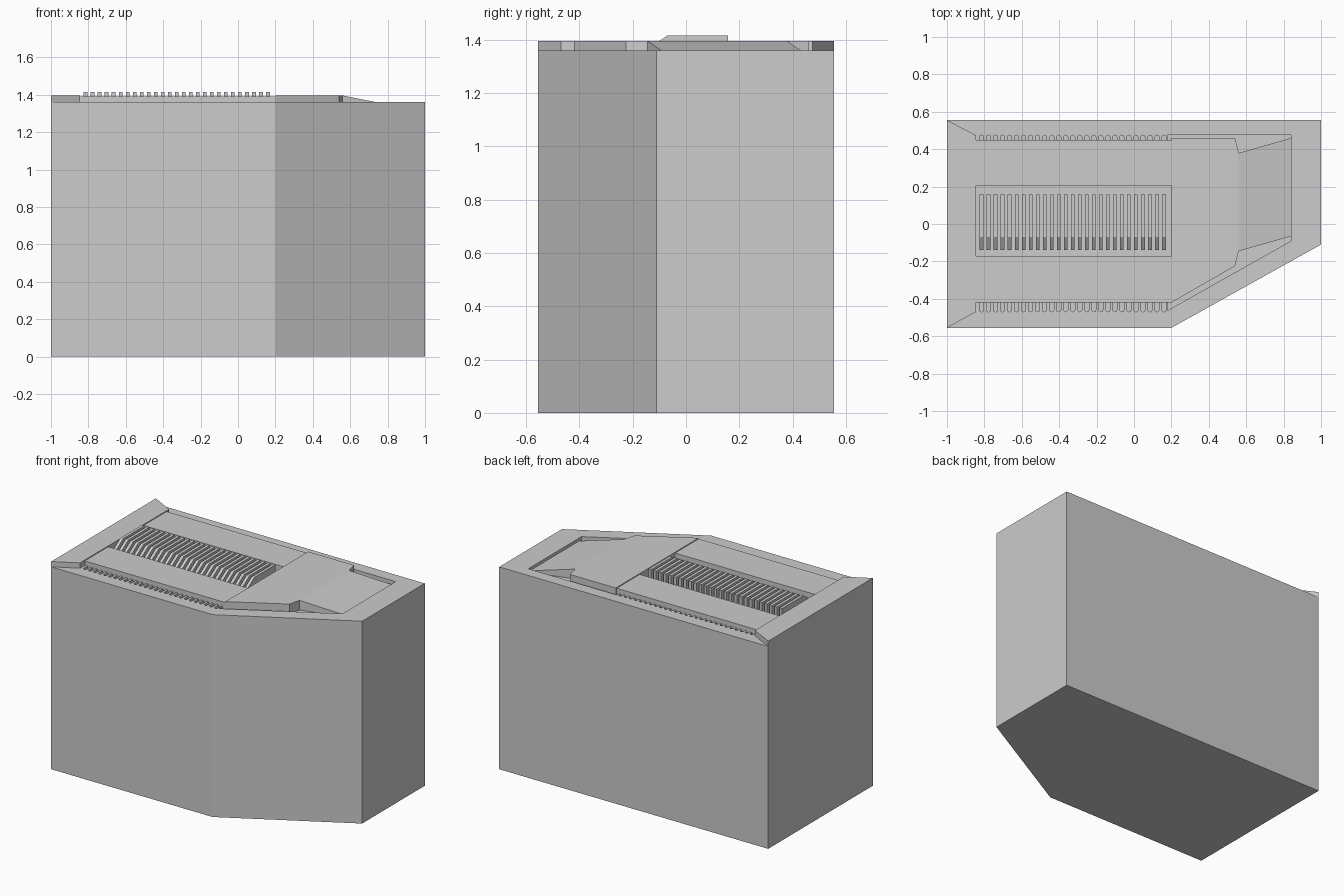
import bpy
import bmesh
from math import cos, sin, pi

cube = bpy.data.objects.get("Cube")
if cube:
    bpy.data.objects.remove(cube, do_unlink=True)

FLOOR, DECK, PANEL, PLATE, TOP = 1.33, 1.36, 1.39, 1.396, 1.416
COUNT, PITCH, START = 27, 0.0375, -0.815

grey = bpy.data.materials.new("plain_grey")
grey.use_nodes = True
GREY = (0.604, 0.604, 0.604, 1)
grey.diffuse_color = GREY
grey.node_tree.nodes["Principled BSDF"].inputs["Base Color"].default_value = GREY


def finish(name, bm):
    bmesh.ops.recalc_face_normals(bm, faces=bm.faces)
    mesh = bpy.data.meshes.new(name)
    bm.to_mesh(mesh)
    bm.free()
    mesh.materials.append(grey)
    obj = bpy.data.objects.new(name, mesh)
    bpy.context.collection.objects.link(obj)
    return obj


def extrude(bm, points, offset):
    face = bm.faces.new([bm.verts.new(p) for p in points])
    geom = bmesh.ops.extrude_face_region(bm, geom=[face])["geom"]
    moved = [v for v in geom if isinstance(v, bmesh.types.BMVert)]
    bmesh.ops.translate(bm, vec=offset, verts=moved)
    return moved


def prism(name, outline, low, high):
    bm = bmesh.new()
    extrude(bm, [(x, y, low) for x, y in outline], (0, 0, high - low))
    return finish(name, bm)


def slots(inner, outer):
    """Comb edge of round-ended slots, running from low x to high x."""
    points = []
    r = 0.011
    side = 1 if outer > inner else -1
    for i in range(COUNT):
        x = START + i * PITCH
        points.append((x - r, inner))
        for k in range(5):
            a = pi - k * pi / 4
            points.append((x + r * cos(a), outer + side * r * (sin(a) - 1)))
        points.append((x + r, inner))
    return points


def deck_ring(name, outer, inner, low, high):
    """Flat ring between two outlines, filled by triangles and thickened."""
    bm = bmesh.new()
    edges = []
    for loop in (outer, inner):
        verts = [bm.verts.new((x, y, high)) for x, y in loop]
        edges += [bm.edges.new((v, verts[i - 1])) for i, v in enumerate(verts)]
    bmesh.ops.triangle_fill(bm, edges=edges, use_beauty=True)
    geom = bmesh.ops.extrude_face_region(bm, geom=bm.faces[:])["geom"]
    moved = [v for v in geom if isinstance(v, bmesh.types.BMVert)]
    bmesh.ops.translate(bm, vec=(0, 0, low - high), verts=moved)
    return finish(name, bm)


# Main hull, topped by a deck rim whose long inner edges carry slots
outline = [(-1, -0.555), (0.2, -0.555), (1, -0.11), (1, 0.555), (-1, 0.555)]
prism("hull", outline, 0, FLOOR)
recess = [(-0.845, -0.42)] + slots(-0.42, -0.47)
recess += [(0.18, -0.42), (0.18, -0.462), (0.84, -0.09), (0.84, 0.475), (0.18, 0.475), (0.18, 0.45)]
recess += slots(0.45, 0.475)[::-1] + [(-0.845, 0.45)]
deck_ring("deck_rim", outline, recess, FLOOR, DECK)

# Raised end block and the two strips beside the vent opening
prism("end_block", [(-1, -0.555), (-0.845, -0.47), (-0.845, 0.475), (-1, 0.555)], DECK, PLATE)
for name, y0, y1 in (("front_strip", -0.42, -0.17), ("back_strip", 0.205, 0.45)):
    prism(name, [(-0.845, y0), (0.2, y0), (0.2, y1), (-0.845, y1)], FLOOR, PANEL)

# Raised plate tapering towards the ramp
prism("forward_plate", [(0.2, -0.42), (0.54, -0.225), (0.56, -0.145), (0.56, 0.38),
                        (0.54, 0.46), (0.2, 0.46)], FLOOR, PLATE)

# Flared ramp sinking into the recess
bm = bmesh.new()
top = extrude(bm, [(0.56, -0.145, FLOOR), (0.84, -0.065, FLOOR), (0.84, 0.46, FLOOR),
                   (0.56, 0.38, FLOOR)], (0, 0, PLATE - FLOOR))
for v in top:
    if v.co.x > 0.7:
        v.co.z = FLOOR + 0.01
finish("ramp", bm)

# Row of upright vent louvres
bm = bmesh.new()
profile = [(-0.14, FLOOR), (-0.14, 1.37), (-0.07, TOP), (0.157, TOP), (0.157, FLOOR)]
for i in range(COUNT):
    x = START + i * PITCH
    extrude(bm, [(x - 0.01, y, z) for y, z in profile], (0.02, 0, 0))
finish("vent_louvres", bm)
